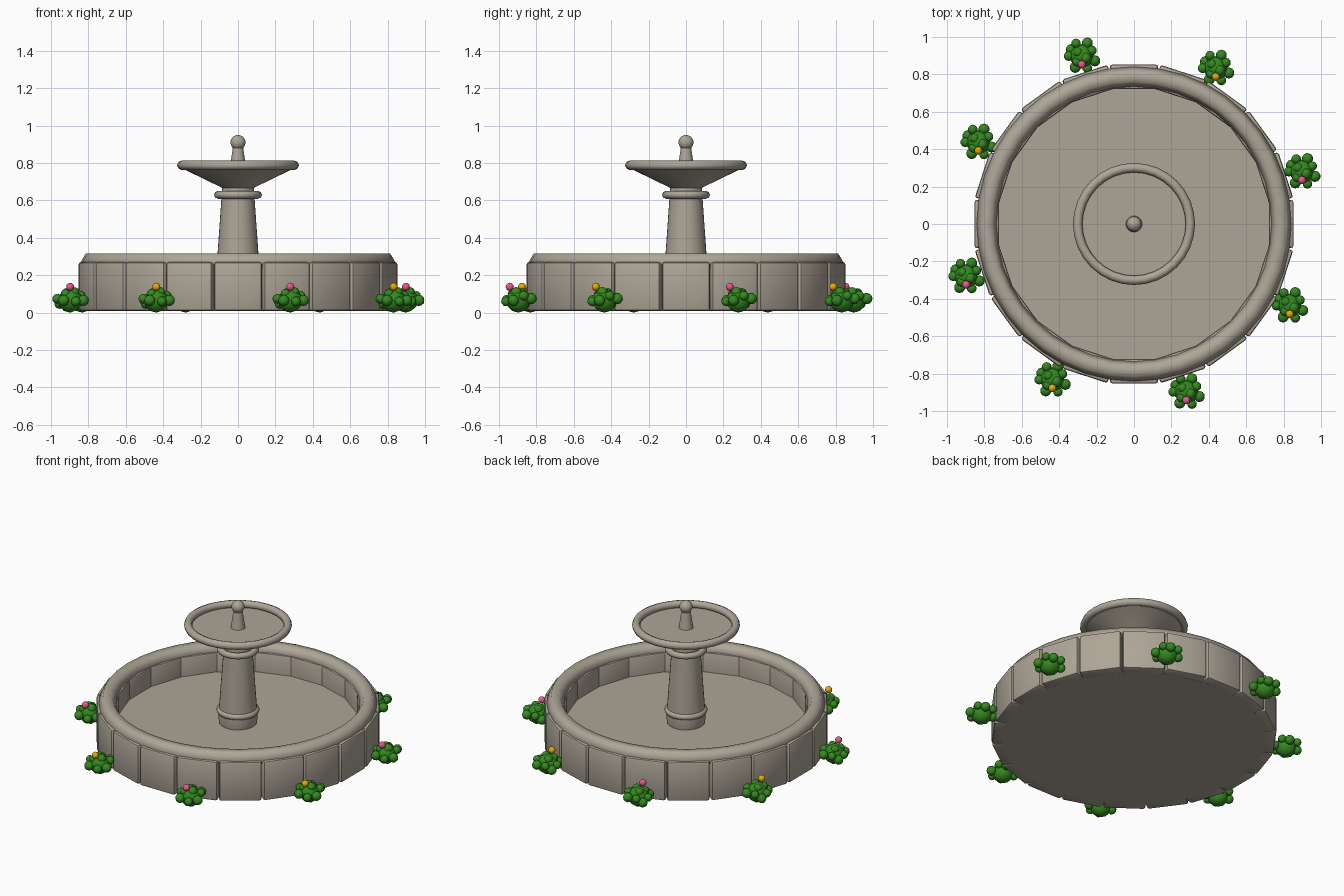
import bpy, bmesh, math
from mathutils import Matrix, Vector

if "Cube" in bpy.data.objects:
    bpy.data.objects.remove(bpy.data.objects["Cube"])


def material(name, rgb):
    m = bpy.data.materials.new(name)
    m.diffuse_color = (*rgb, 1)
    m.use_nodes = True
    m.node_tree.nodes["Principled BSDF"].inputs["Base Color"].default_value = m.diffuse_color
    return m


STONE = material("warm_grey_stone", (0.42, 0.38, 0.31))
LEAF = material("leaf_green", (0.035, 0.25, 0.015))
PINK = material("pink_petals", (0.80, 0.10, 0.27))
GOLD = material("golden_petals", (0.80, 0.41, 0.0))


def finish(name, bm, mats, angle=35):
    bmesh.ops.recalc_face_normals(bm, faces=bm.faces)
    me = bpy.data.meshes.new(name)
    bm.to_mesh(me)
    bm.free()
    for m in mats:
        me.materials.append(m)
    me.shade_smooth()
    me.set_sharp_from_angle(angle=math.radians(angle))
    ob = bpy.data.objects.new(name, me)
    bpy.context.collection.objects.link(ob)
    return ob


def lathe(name, profile, n=32, closed=False, angle=35):
    """Revolve (radius, z) points around z; open profiles get end caps."""
    bm = bmesh.new()
    rings = [[bm.verts.new((r * math.cos(2 * math.pi * i / n), r * math.sin(2 * math.pi * i / n), z))
              for i in range(n)] for r, z in profile]
    pairs = list(zip(rings, rings[1:]))
    if closed:
        pairs.append((rings[-1], rings[0]))
    else:
        bm.faces.new(rings[0])
        bm.faces.new(rings[-1])
    for a, b in pairs:
        for i in range(n):
            j = (i + 1) % n
            bm.faces.new((a[i], a[j], b[j], b[i]))
    return finish(name, bm, [STONE], angle)


def torus(name, major, minor, z, n=32, sides=8):
    pts = [(major + minor * math.cos(2 * math.pi * k / sides),
            z + minor * math.sin(2 * math.pi * k / sides)) for k in range(sides)]
    return lathe(name, pts, n, True, 70)


# Basin wall: twenty bevelled stone blocks
bm = bmesh.new()
for i in range(20):
    rot = Matrix.Rotation(2 * math.pi * i / 20, 4, 'Z')
    bmesh.ops.create_cube(bm, size=1, matrix=rot @ Matrix.Translation((0.787, 0, 0.14))
                          @ Matrix.Diagonal((0.132, 0.256, 0.26, 1)))
bmesh.ops.bevel(bm, geom=bm.edges[:], offset=0.013, segments=2, profile=0.5, affect='EDGES')
finish("basin_blocks", bm, [STONE], 30)

# Basin floor and rounded coping
lathe("basin_floor", [(0.795, 0.0098), (0.795, 0.14)], 40)
torus("basin_coping", 0.788, 0.053, 0.27, 40, 6)

# Column with collars
lathe("column", [(0.112, 0.135), (0.118, 0.17), (0.116, 0.22), (0.088, 0.62), (0.086, 0.67)])
torus("column_base_ring", 0.110, 0.02, 0.225)
torus("column_collar", 0.107, 0.021, 0.630)

# Upper bowl, its rim and the finial
lathe("upper_bowl", [(0.07, 0.655), (0.09, 0.67), (0.30, 0.772)])
torus("upper_bowl_rim", 0.301, 0.025, 0.788)
lathe("finial_stem", [(0.045, 0.765), (0.028, 0.88)], 20)
bm = bmesh.new()
bmesh.ops.create_uvsphere(bm, u_segments=20, v_segments=12, radius=0.04,
                          matrix=Matrix.Translation((0, 0, 0.910)))
finish("finial_ball", bm, [STONE], 60)

# Flowering bushes around the basin: leaf clumps on a round core, one blossom each
CLUMPS = [(-.03, .068, .08), (.03, .07, .075), (.055, .03, .09), (.07, -.025, .065),
          (.03, -.065, .06), (-.035, -.06, .065), (-.07, .0, .075), (-.055, .035, .05),
          (-.02, .02, .105), (.02, -.01, .107), (-.025, -.03, .10)]


def bush(index, centre, petals):
    bm = bmesh.new()

    def ball(offset, r, mat=0):
        res = bmesh.ops.create_icosphere(bm, subdivisions=2, radius=r,
                                         matrix=Matrix.Translation(centre + Vector(offset)))
        for f in {f for v in res["verts"] for f in v.link_faces}:
            f.material_index = mat

    ball((0, 0, 0.065), 0.065)
    for k, p in enumerate(CLUMPS):
        ball(p, 0.026 + 0.004 * (k % 2))
    ball((0, -0.045, 0.138), 0.022, 1)
    finish(f"bush_{index}", bm, [LEAF, petals], 60)


for k in range(8):
    a = math.radians(17.3 + 45 * k)
    bush(k + 1, Vector((0.94 * math.cos(a), 0.94 * math.sin(a), 0)), (PINK, GOLD)[k % 2])
